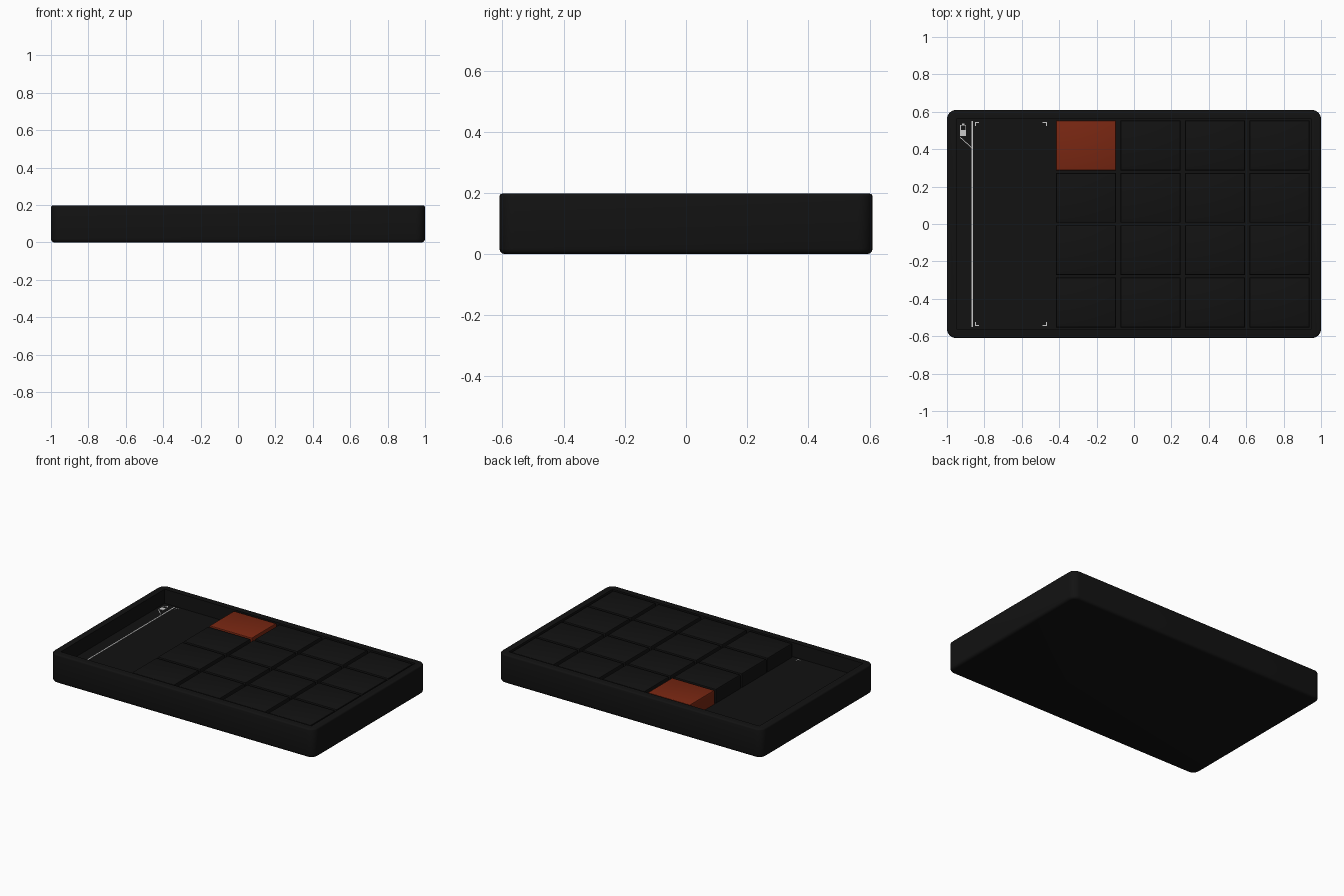
import bpy, bmesh, math

if "Cube" in bpy.data.objects:
    bpy.data.objects.remove(bpy.data.objects["Cube"])

H = 0.198        # total height
FLOOR = 0.10     # height of the recessed floor


def material(name, rgb):
    m = bpy.data.materials.new(name)
    m.diffuse_color = (*rgb, 1)
    m.use_nodes = True
    m.node_tree.nodes["Principled BSDF"].inputs["Base Color"].default_value = m.diffuse_color
    return m


BLACK = material("black_plastic", (0.006, 0.006, 0.006))
ORANGE = material("orange_plastic", (0.19, 0.02, 0.006))
LIGHT = material("display_mark", (0.55, 0.55, 0.55))


def finish(name, bm, mat):
    me = bpy.data.meshes.new(name)
    bm.to_mesh(me)
    bm.free()
    ob = bpy.data.objects.new(name, me)
    bpy.context.collection.objects.link(ob)
    if mat:
        me.materials.append(mat)
    return ob


def box_bm(x0, x1, y0, y1, z0, z1):
    bm = bmesh.new()
    bmesh.ops.create_cube(bm, size=1)
    for v in bm.verts:
        v.co.x = x1 if v.co.x > 0 else x0
        v.co.y = y1 if v.co.y > 0 else y0
        v.co.z = z1 if v.co.z > 0 else z0
    return bm


def bevel(bm, edges, offset, segments):
    bmesh.ops.bevel(bm, geom=edges, offset=offset, segments=segments,
                    profile=0.5, affect='EDGES', clamp_overlap=True)


def rim(bm, z):
    return [e for e in bm.edges if all(abs(v.co.z - z) < 1e-5 for v in e.verts)]


def smooth(ob, angle):
    bpy.ops.object.select_all(action='DESELECT')
    ob.select_set(True)
    bpy.context.view_layer.objects.active = ob
    bpy.ops.object.shade_smooth_by_angle(angle=math.radians(angle))


# Case: rounded slab with a rectangular pocket sunk into the top
bm = box_bm(-1, 1, -0.61, 0.61, 0, H)
bevel(bm, [e for e in bm.edges if abs(e.verts[0].co.z - e.verts[1].co.z) > 0.1], 0.05, 6)
bevel(bm, rim(bm, 0), 0.018, 3)
bevel(bm, rim(bm, H), 0.01, 3)
case = finish("case", bm, BLACK)
cutter = finish("pocket_cutter", box_bm(-0.95, 0.95, -0.562, 0.562, FLOOR, H + 0.1), BLACK)
cutter.hide_render = True
mod = case.modifiers.new("pocket", 'BOOLEAN')
mod.operation = 'DIFFERENCE'
mod.solver = 'EXACT'
mod.object = cutter
bpy.context.view_layer.objects.active = case
bpy.ops.object.modifier_apply(modifier=mod.name)
bpy.data.objects.remove(cutter)
smooth(case, 35)

# Keys: 4 x 4 grid, the clear key in the top corner is orange
for c in range(4):
    for r in range(4):
        x, y = -0.257 + 0.345 * c, -0.42 + 0.28 * r
        clear = c == 0 and r == 3
        bm = box_bm(x - 0.161, x + 0.161, y - 0.133, y + 0.133, FLOOR - 0.01, H - 0.002)
        bevel(bm, rim(bm, H - 0.002), 0.008, 2)
        name = "clear_key" if clear else f"key_{c + 1}_{r + 1}"
        smooth(finish(name, bm, ORANGE if clear else BLACK), 30)


# Display marks: thin slabs lying on the pocket floor
def mark(name, x0, x1, y0, y1):
    return finish(name, box_bm(x0, x1, y0, y1, FLOOR - 0.001, FLOOR + 0.002), LIGHT)


mark("status_line", -0.869, -0.861, -0.55, 0.55)

# Corner brackets of the number area
for i, (cx, sx) in enumerate(((-0.85, 1), (-0.466, -1))):
    for j, (cy, sy) in enumerate(((-0.545, 1), (0.545, -1))):
        for part, lx, ly in (("a", 0.022, 0.004), ("b", 0.004, 0.022)):
            xs, ys = sorted((cx, cx + sx * lx)), sorted((cy, cy + sy * ly))
            mark(f"bracket_{i}{j}{part}", *xs, *ys)

# Battery icon: outline, filled half and tip
mark("battery_side_left", -0.929, -0.925, 0.47, 0.53)
mark("battery_side_right", -0.901, -0.897, 0.47, 0.53)
mark("battery_end", -0.925, -0.901, 0.526, 0.53)
mark("battery_charge", -0.925, -0.901, 0.47, 0.502)
mark("battery_tip", -0.919, -0.907, 0.53, 0.537)

# Slanted divider in the status bar
slash = mark("status_divider", -0.041, 0.041, -0.002, 0.002)
slash.location = (-0.9, 0.437, 0)
slash.rotation_euler.z = math.radians(-42)
